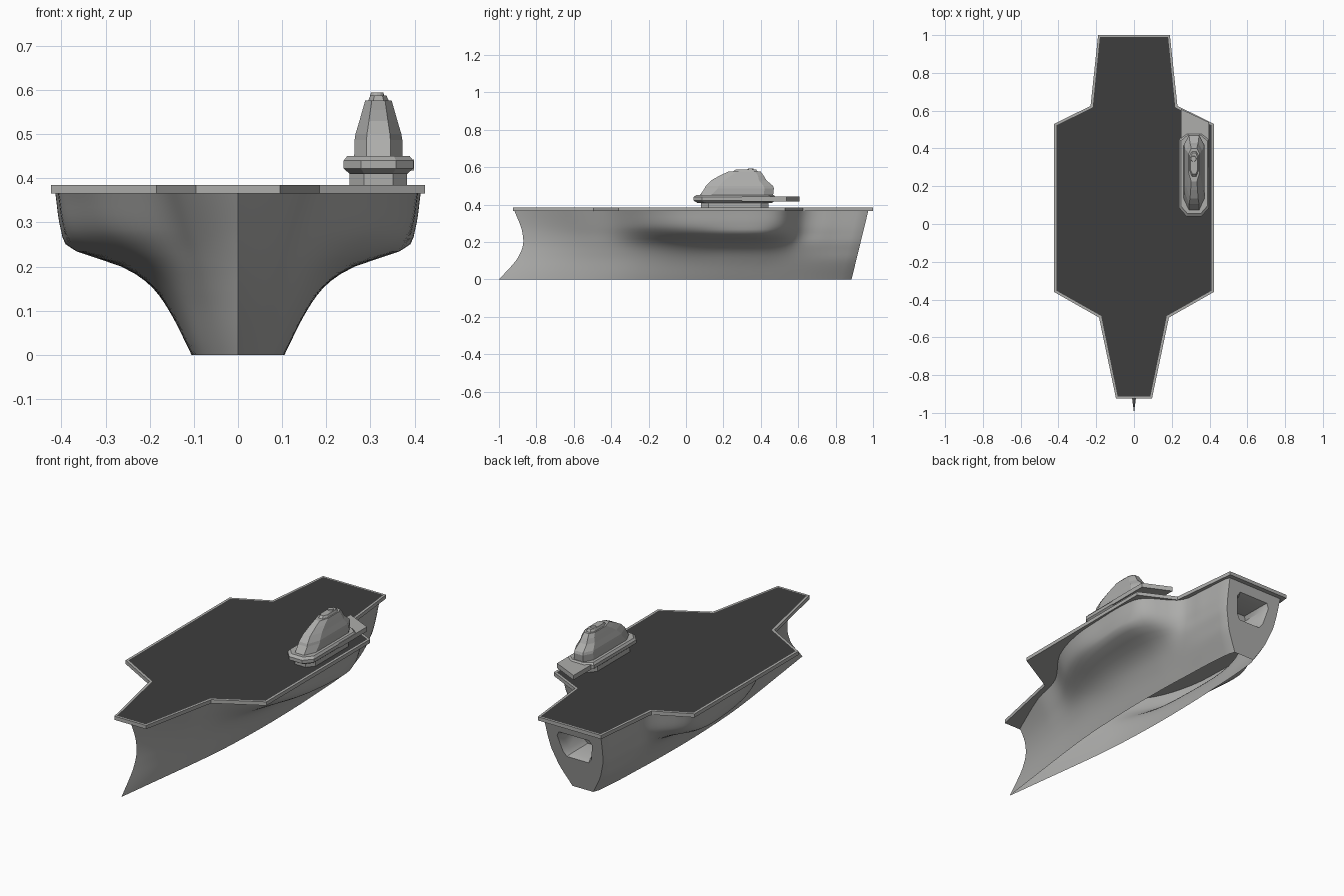
import bpy, bmesh, math

if "Cube" in bpy.data.objects:
    bpy.data.objects.remove(bpy.data.objects["Cube"])


def material(name, rgb):
    m = bpy.data.materials.new(name)
    m.diffuse_color = (*rgb, 1)
    m.use_nodes = True
    m.node_tree.nodes["Principled BSDF"].inputs["Base Color"].default_value = m.diffuse_color
    return m


GREY = material("naval grey", (0.42, 0.42, 0.41))
DARK = material("dark deck", (0.047, 0.047, 0.047))


def finish(bm, name, mats, smooth=None):
    me = bpy.data.meshes.new(name)
    bm.to_mesh(me)
    bm.free()
    ob = bpy.data.objects.new(name, me)
    bpy.context.collection.objects.link(ob)
    for m in mats:
        me.materials.append(m)
    if smooth:
        bpy.ops.object.select_all(action='DESELECT')
        bpy.context.view_layer.objects.active = ob
        ob.select_set(True)
        bpy.ops.object.shade_smooth_by_angle(angle=math.radians(smooth))
    return ob


def curve(xs, vs, x):
    """Smooth curve through the points (xs, vs)."""
    n = len(xs)
    i = max(k for k in range(n - 1) if x >= xs[k] or k == 0)

    def slope(k):
        a, b = max(k - 1, 0), min(k + 1, n - 1)
        return (vs[b] - vs[a]) / (xs[b] - xs[a])
    h = xs[i + 1] - xs[i]
    t = (x - xs[i]) / h
    return ((2*t**3 - 3*t*t + 1) * vs[i] + (t**3 - 2*t*t + t) * h * slope(i)
            + (3*t*t - 2*t**3) * vs[i + 1] + (t**3 - t*t) * h * slope(i + 1))


# Hull: half-widths at height levels for stations from bow to stern
LEVELS = [0, .1, .16, .2, .24, .28, .368]
STEM = [-1, -.91, -.878, -.87, -.873, -.882, -.918]
STATIONS = [-.88, -.6, -.4, -.2, 0, .2, .4, .5, .6, .75, .91, .93]
WIDTHS = [
    [0, .038, .065, .088, .1, .105, .103, .1, .095, .088, .072, .062],
    [0, .055, .09, .125, .146, .155, .155, .15, .145, .14, .13, .12],
    [0, .068, .11, .158, .19, .2, .2, .19, .173, .162, .152, .142],
    [0, .078, .126, .195, .245, .262, .26, .235, .19, .175, .165, .155],
    [0, .088, .143, .25, .335, .37, .37, .31, .203, .182, .171, .161],
    [0, .1, .16, .295, .375, .395, .395, .35, .213, .188, .175, .165],
    [0, .125, .185, .33, .395, .41, .41, .375, .222, .193, .18, .17],
]


def stern_y(z):
    return .885 + .09 * z / .368


NU, NZ = 64, 22
bm = bmesh.new()
grids = {}
for side in (1, -1):
    g = []
    for i in range(NU + 1):
        u = i / NU
        s = STATIONS[0] + u * (STATIONS[-1] - STATIONS[0])
        ws = [curve(STATIONS, row, s) for row in WIDTHS]
        col = []
        for j in range(NZ + 1):
            z = LEVELS[-1] * j / NZ
            y0 = curve(LEVELS, STEM, z)
            col.append(bm.verts.new((side * max(0, curve(LEVELS, ws, z)),
                                     y0 + u * (stern_y(z) - y0), z)))
        g.append(col)
    for i in range(NU):
        for j in range(NZ):
            bm.faces.new((g[i][j], g[i+1][j], g[i+1][j+1], g[i][j+1])[::side])
    grids[side] = g

# Transom with an eight-sided opening and a recess behind it
rim = grids[1][-1] + grids[-1][-1][::-1]
HOLE = [(-.065, .175), (.065, .175), (.085, .2), (.105, .29),
        (.09, .315), (-.09, .315), (-.105, .29), (-.085, .2)]


def hole_loop(scale, depth):
    return [bm.verts.new((x * scale, stern_y(z) - depth, .245 + (z - .245) * scale))
            for x, z in HOLE]


def edges(loop):
    out = []
    for a, b in zip(loop, loop[1:] + loop[:1]):
        out.append(bm.edges.get((a, b)) or bm.edges.new((a, b)))
    return out


loops = [hole_loop(1, 0), hole_loop(.84, .03), hole_loop(.8, .16)]
bmesh.ops.triangle_fill(bm, use_beauty=True, use_dissolve=False,
                        edges=edges(rim) + edges(loops[0]), normal=(0, 1, -.24))
for a, b in zip(loops, loops[1:]):
    for k in range(8):
        n = (k + 1) % 8
        bm.faces.new((a[k], a[n], b[n], b[k]))
bm.faces.new(loops[-1])
bmesh.ops.remove_doubles(bm, verts=bm.verts, dist=1e-5)
bmesh.ops.recalc_face_normals(bm, faces=bm.faces)
finish(bm, "hull", [GREY], 40)


def loft(bm, rings):
    """Closed stack of matching rings, bottom to top."""
    vs = [[bm.verts.new(p) for p in r] for r in rings]
    for a, b in zip(vs, vs[1:]):
        for k in range(len(a)):
            n = (k + 1) % len(a)
            bm.faces.new((a[k], a[n], b[n], b[k]))
    bm.faces.new(vs[0][::-1])
    return bm.faces.new(vs[-1])


# Flight deck: symmetric outline, dark inset top with grey border
half = [(.095, -.925), (.185, -.495), (.423, -.36), (.423, .53), (.23, .625), (.19, 1)]
outline = half + [(-x, y) for x, y in half[::-1]]
bm = bmesh.new()
top = loft(bm, [[(x, y, z) for x, y in outline] for z in (.365, .385)])
top.normal_update()
bmesh.ops.inset_region(bm, faces=[top], thickness=.014)
top.material_index = 1
finish(bm, "flight_deck", [GREY, DARK])

CX = .318


def octagon(y0, y1, w, c0, c1, z):
    """Chamfered rectangle: half-width w, chamfer c0 at the front, c1 at the back."""
    i = .5 * w
    return [(CX + x, y, z) for x, y in
            [(-i, y0), (i, y0), (w, y0 + c0), (w, y1 - c1),
             (i, y1), (-i, y1), (-w, y1 - c1), (-w, y0 + c0)]]


def stack(name, rows):
    bm = bmesh.new()
    loft(bm, [octagon(*r) for r in rows])
    finish(bm, name, [GREY])


# Island foot
stack("island_foot", [(.08, .44, .065, .04, .04, z) for z in (.38, .415)])

# Island gallery: bevelled slab with a thin tail cut parallel to the deck edge
stack("island_gallery", [
    (.06, .46, .065, .04, .03, .41), (.04, .48, .079, .045, .03, .422),
    (.04, .48, .079, .045, .03, .44), (.055, .47, .07, .04, .03, .451)])
bm = bmesh.new()
loft(bm, [[(.25, .3, z), (.398, .3, z), (.398, .538, z), (.25, .608, z)]
          for z in (.418, .443)])
finish(bm, "gallery_tail", [GREY])

# Island tower: sloping front, stepped back
stack("island_tower", [
    (.07, .465, .055, .06, .05, .445), (.1, .47, .054, .07, .05, .487),
    (.105, .465, .052, .07, .05, .5), (.135, .43, .043, .07, .04, .53),
    (.18, .415, .036, .06, .03, .555), (.225, .4, .03, .05, .03, .576)])
stack("tower_cap", [
    (.25, .385, .024, .03, .02, .574), (.265, .375, .018, .02, .02, .588)])

# Round lookout on the tower top
bm = bmesh.new()
loft(bm, [[(CX - .003 + r * math.cos(a * math.pi / 6), .345 + r * math.sin(a * math.pi / 6), z)
           for a in range(12)] for r, z in ((.018, .58), (.014, .594))])
finish(bm, "lookout", [GREY])
